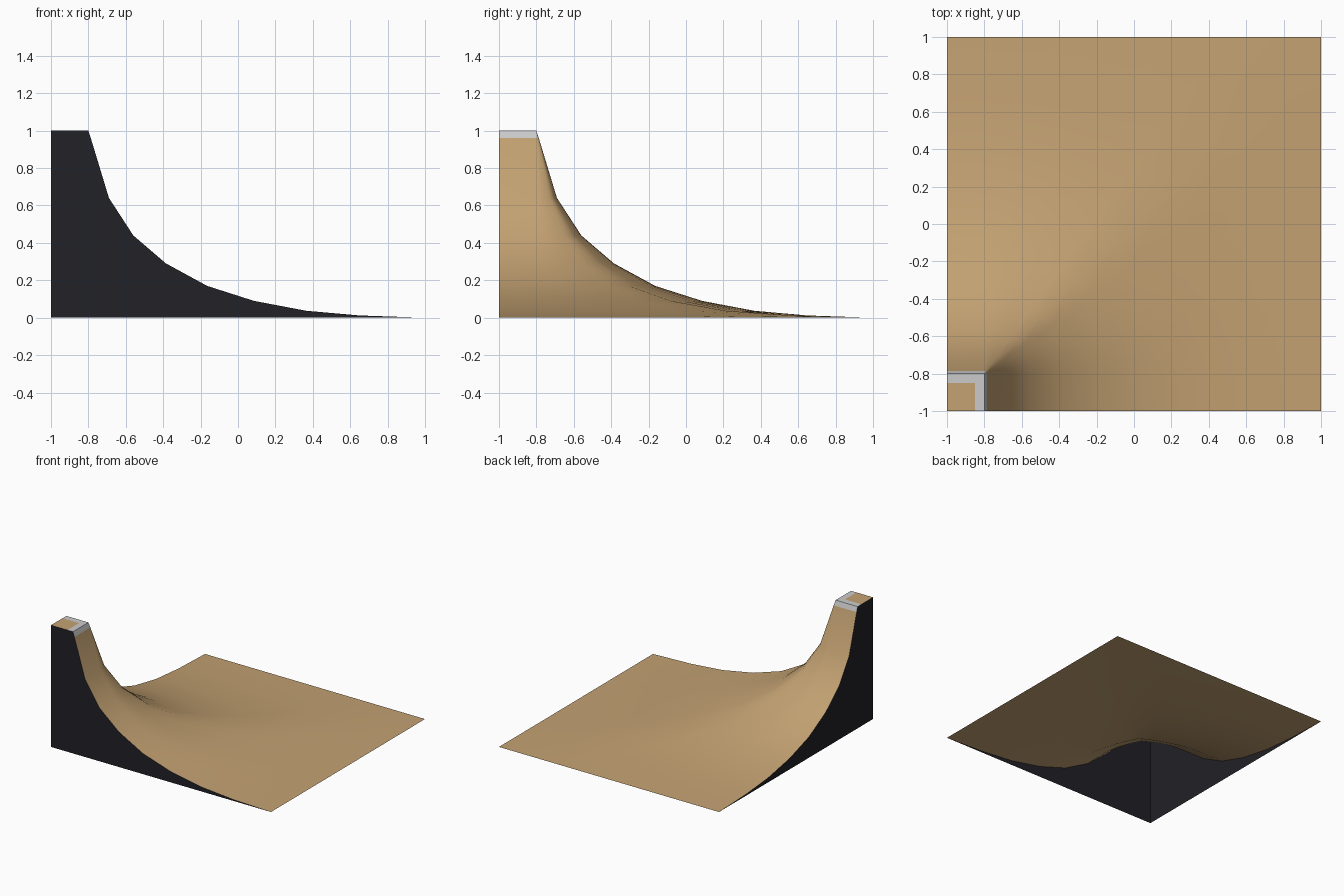
import bpy
import bmesh
from math import cos, sin, pi

if "Cube" in bpy.data.objects:
    bpy.data.objects.remove(bpy.data.objects["Cube"])

# Edge profile: (x, z, squareness of the corner at that level)
PROFILE = [(-0.80, 1.0, 0.2), (-0.787, 0.96, 0.2), (-0.69, 0.64, 0.2),
           (-0.56, 0.44, 0.2), (-0.385, 0.29, 0.22), (-0.165, 0.17, 0.25),
           (0.085, 0.09, 0.35), (0.365, 0.037, 0.55), (0.65, 0.012, 0.8),
           (1.0, 0.0, 1.0)]
CORNER = -0.8
SEGMENTS = 10


def material(name, rgb):
    mat = bpy.data.materials.new(name)
    mat.diffuse_color = (*rgb, 1)
    mat.use_nodes = True
    mat.node_tree.nodes["Principled BSDF"].inputs["Base Color"].default_value = mat.diffuse_color
    return mat


def make_object(name, grids, mat=None, smooth=False):
    """Build an object from lists of point rows, skinning each row to the next."""
    bm = bmesh.new()
    for rows in grids:
        vs = [[bm.verts.new(p) for p in row] for row in rows]
        for a, b in zip(vs, vs[1:]):
            for i in range(len(a) - 1):
                bm.faces.new((a[i], b[i], b[i + 1], a[i + 1]))
    bmesh.ops.remove_doubles(bm, verts=bm.verts, dist=1e-5)
    for f in bm.faces:
        f.smooth = smooth
    mesh = bpy.data.meshes.new(name)
    bm.to_mesh(mesh)
    bm.free()
    if mat:
        mesh.materials.append(mat)
    obj = bpy.data.objects.new(name, mesh)
    bpy.context.collection.objects.link(obj)
    return obj


def ring(x, z, square):
    """One level line: straight, around the rounded corner, straight."""
    r = x - CORNER
    pts = [(x, -1, z)]
    for i in range(SEGMENTS + 1):
        a = pi / 2 * i / SEGMENTS
        c, s = cos(a), sin(a)
        k = r * (1 - square + square / max(c, s))
        pts.append((CORNER + k * c, CORNER + k * s, z))
    return pts + [(-1, x, z)]


wood = material("wood", (0.55, 0.36, 0.17))
black = material("black_side", (0.015, 0.015, 0.02))
rings = [ring(*p) for p in PROFILE]

# Curved riding surface
make_object("ramp_surface", [rings[1:]], wood, True)

# Grey coping: strip on the deck edge and band just below it
e = -0.85
inner = [(e, -1, 1), (e, e, 1), (-1, e, 1)]
outer = [(CORNER, -1, 1), (CORNER, CORNER, 1), (-1, CORNER, 1)]
make_object("coping", [[inner, outer], rings[:2]])

# Deck on top of the tower
make_object("deck", [[[(-1, -1, 1), (e, -1, 1)], [(-1, e, 1), (e, e, 1)]]], wood).data.flip_normals()

# Black side walls under the profile
line = [(-1, 1.0)] + [(x, z) for x, z, _ in PROFILE]
make_object("front_wall", [[[(x, -1, z) for x, z in line],
                            [(x, -1, 0) for x, z in line]]], black)
make_object("left_wall", [[[(-1, y, 0) for y, z in line],
                           [(-1, y, z) for y, z in line]]], black)

# Consistent outward normals for the walls and deck
for name, axis, sign in (("front_wall", 1, -1), ("left_wall", 0, -1), ("deck", 2, 1),
                         ("ramp_surface", 2, 1)):
    mesh = bpy.data.objects[name].data
    if sum(p.normal[axis] for p in mesh.polygons) * sign < 0:
        mesh.flip_normals()
